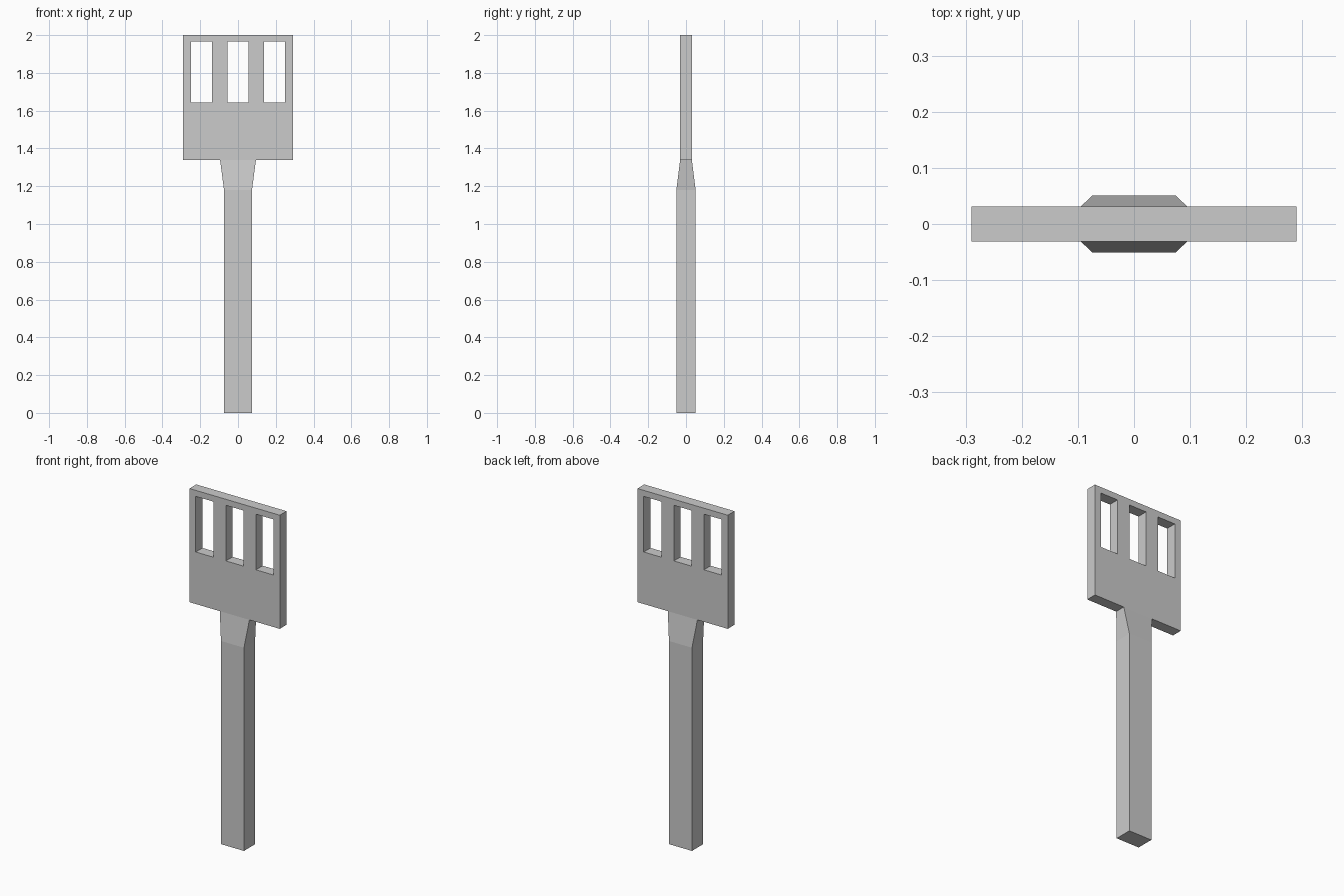
import bpy, bmesh, math

if "Cube" in bpy.data.objects:
    bpy.data.objects.remove(bpy.data.objects["Cube"])

HEAD_Y = 0.031                      # half thickness of the head
NECK_X = 0.095                      # half width where the neck meets the head
HANDLE_X, HANDLE_Y = 0.074, 0.051   # half section of the handle

xs = [-0.29, -0.25, -0.137, -NECK_X, -0.056, 0.056, NECK_X, 0.137, 0.25, 0.29]
zs = [1.34, 1.642, 1.965, 2.0]
slots = [(-0.25, -0.137), (-0.056, 0.056), (0.137, 0.25)]

bm = bmesh.new()

# Head: flat grid with three slots left open, then thickened
grid = [[bm.verts.new((x, -HEAD_Y, z)) for x in xs] for z in zs]
for r in range(len(zs) - 1):
    for c in range(len(xs) - 1):
        mid = (xs[c] + xs[c + 1]) / 2
        if r == 1 and any(a < mid < b for a, b in slots):
            continue
        bm.faces.new((grid[r][c], grid[r][c + 1], grid[r + 1][c + 1], grid[r + 1][c]))
ext = bmesh.ops.extrude_face_region(bm, geom=bm.faces[:], use_keep_orig=True)
for v in ext["geom"]:
    if isinstance(v, bmesh.types.BMVert):
        v.co.y = HEAD_Y
bmesh.ops.recalc_face_normals(bm, faces=bm.faces[:])


def extrude_down(faces, z, sx=1.0, sy=1.0):
    """Extrude faces to height z, scaling the section."""
    geom = bmesh.ops.extrude_face_region(bm, geom=faces)["geom"]
    for v in geom:
        if isinstance(v, bmesh.types.BMVert):
            v.co = (v.co.x * sx, v.co.y * sy, z)
    bmesh.ops.delete(bm, geom=[f for f in faces if f.is_valid], context='FACES_ONLY')
    return [f for f in geom if isinstance(f, bmesh.types.BMFace)]


# Neck taper and straight handle grown from the underside of the head
under = []
for f in bm.faces:
    c = f.calc_center_median()
    if abs(c.z - zs[0]) < 1e-5 and abs(c.x) < NECK_X:
        under.append(f)
neck = extrude_down(under, 1.18, HANDLE_X / NECK_X, HANDLE_Y / HEAD_Y)
extrude_down(neck, 0.0)

# Clean up flat areas
bmesh.ops.dissolve_limit(bm, angle_limit=math.radians(1),
                         verts=bm.verts[:], edges=bm.edges[:])
bmesh.ops.recalc_face_normals(bm, faces=bm.faces[:])

mesh = bpy.data.meshes.new("slotted_spatula")
bm.to_mesh(mesh)
bm.free()
bpy.context.collection.objects.link(bpy.data.objects.new("slotted_spatula", mesh))
